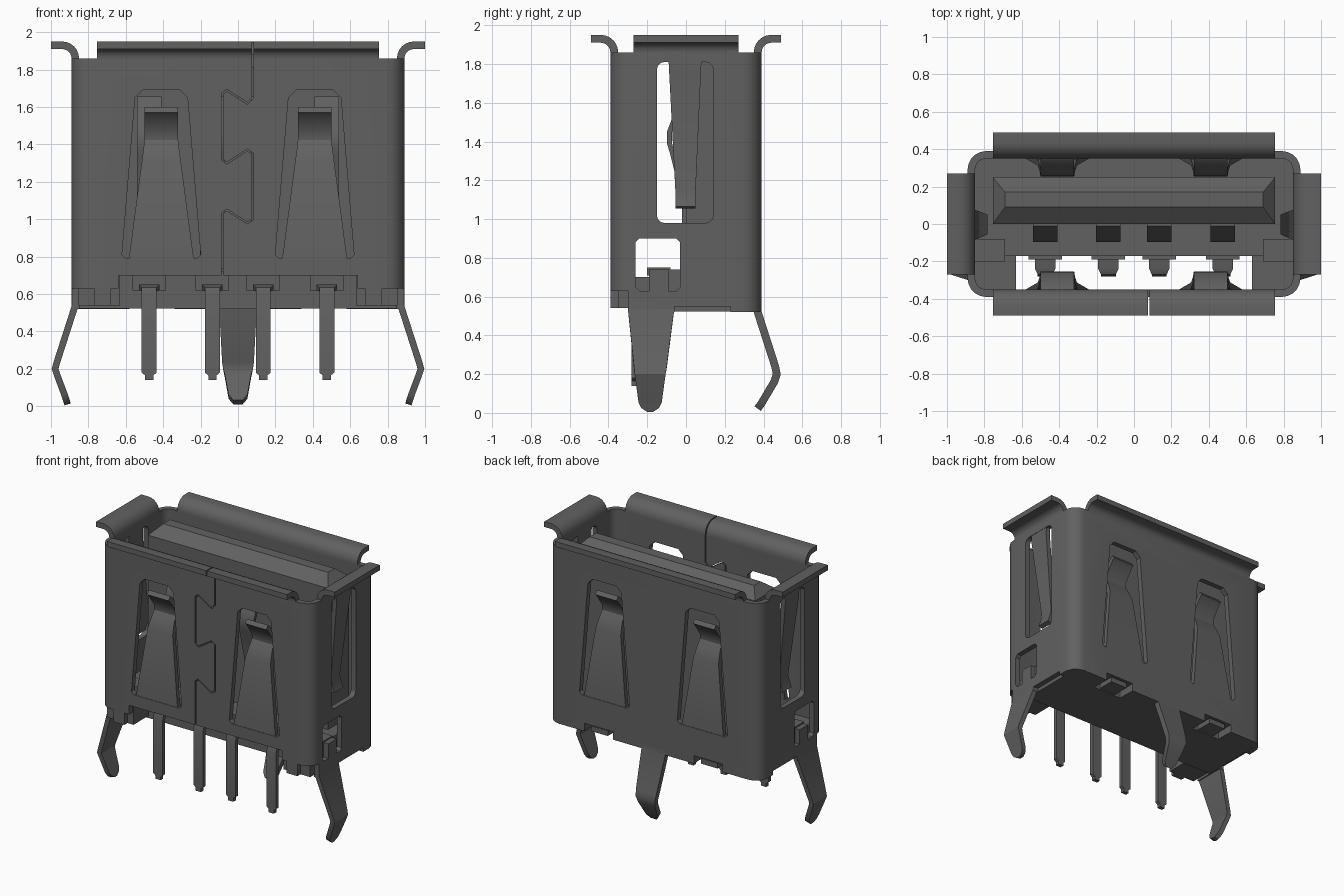
import bpy, bmesh, math
from mathutils import Vector

if "Cube" in bpy.data.objects:
    bpy.data.objects.remove(bpy.data.objects["Cube"], do_unlink=True)

metal = bpy.data.materials.new("dark grey")
metal.use_nodes = True
GREY = (0.12, 0.12, 0.12, 1)
metal.diffuse_color = GREY
metal.node_tree.nodes["Principled BSDF"].inputs["Base Color"].default_value = GREY

# Wall frames: s runs along the wall, n points outward
WALL = {
    "front": lambda s, n, z: (s, -n, z),
    "back": lambda s, n, z: (s, n, z),
    "left": lambda s, n, z: (n, s, z),
    "right": lambda s, n, z: (-n, s, z),
}


def finish(name, bm):
    bmesh.ops.recalc_face_normals(bm, faces=bm.faces)
    me = bpy.data.meshes.new(name)
    bm.to_mesh(me)
    bm.free()
    me.materials.append(metal)
    ob = bpy.data.objects.new(name, me)
    bpy.context.collection.objects.link(ob)
    return ob


def loft(name, rings):
    """Skin closed rings of points and cap both ends."""
    bm = bmesh.new()
    rv = [[bm.verts.new(p) for p in r] for r in rings]
    for a, b in zip(rv, rv[1:]):
        for i in range(len(a)):
            j = (i + 1) % len(a)
            bm.faces.new((a[i], a[j], b[j], b[i]))
    bm.faces.new(rv[0])
    bm.faces.new(rv[-1])
    return finish(name, bm)


def box(name, x0, x1, y0, y1, z0, z1):
    return loft(name, [[(x0, y0, z), (x1, y0, z), (x1, y1, z), (x0, y1, z)] for z in (z0, z1)])


def prism(name, wall, pts, n0, n1):
    return loft(name, [[WALL[wall](s, n, z) for s, z in pts] for n in (n0, n1)])


def strip(name, wall, path, spans, t=0.04):
    """Bent sheet: path of (n, z), spans of (s0, s1) per point, thickness t."""
    p = [Vector(q) for q in path]
    rings = []
    for i, q in enumerate(p):
        d0 = (q - p[i - 1]).normalized() if i else (p[1] - q).normalized()
        d1 = (p[i + 1] - q).normalized() if i < len(p) - 1 else d0
        m = (d0 + d1).normalized()
        o = Vector((m.y, -m.x)) * (t / 2 / max(0.5, m.dot(d1)))
        a, b = q + o, q - o
        s0, s1 = spans[i] if isinstance(spans, list) else spans
        rings.append([WALL[wall](s, v.x, v.y) for s, v in ((s0, a), (s1, a), (s1, b), (s0, b))])
    return loft(name, rings)


def rounded(x0, x1, y0, y1, r, k=5):
    pts = []
    for cx, cy, a in ((x1 - r, y1 - r, 0), (x0 + r, y1 - r, 90), (x0 + r, y0 + r, 180), (x1 - r, y0 + r, 270)):
        for i in range(k + 1):
            t = math.radians(a + 90 * i / k)
            pts.append((cx + r * math.cos(t), cy + r * math.sin(t)))
    return pts


def cut(target, cutter):
    cutter.hide_render = True
    mod = target.modifiers.new("cut", "BOOLEAN")
    mod.operation, mod.solver, mod.object = "DIFFERENCE", "EXACT", cutter
    with bpy.context.temp_override(object=target, active_object=target):
        bpy.ops.object.modifier_apply(modifier=mod.name)
    bpy.data.objects.remove(cutter, do_unlink=True)


# Shell: rounded tube
bm = bmesh.new()
loops = []
for z in (0.52, 1.86):
    for w, d, r in ((0.89, 0.39, 0.10), (0.85, 0.35, 0.06)):
        loops.append([bm.verts.new((x, y, z)) for x, y in rounded(-w, w, -d, d, r)])
for a, b in ((0, 1), (1, 3), (3, 2), (2, 0)):
    A, B = loops[a], loops[b]
    for i in range(len(A)):
        j = (i + 1) % len(A)
        bm.faces.new((A[i], A[j], B[j], B[i]))
shell = finish("shell", bm)

# Dovetail seam in the front wall
seam = [(0.08, 2.0), (0.08, 1.65), (0.05, 1.62), (-0.06, 1.69), (-0.085, 1.67), (-0.085, 1.32), (-0.06, 1.30),
        (0.05, 1.37), (0.08, 1.35), (0.08, 1.0), (0.05, 0.98), (-0.06, 1.05), (-0.085, 1.03), (-0.085, 0.6)]
cut(shell, strip("seam_cutter", "left", seam, (-0.5, -0.2), 0.008))

# Spring windows in front and back walls
for wall in ("front", "back"):
    for c in (-0.41, 0.41):
        win = [(-0.21, 0.81), (-0.19, 0.79), (0.19, 0.79), (0.21, 0.81), (0.14, 1.65), (0.10, 1.69),
               (-0.10, 1.69), (-0.14, 1.65)]
        cut(shell, prism("window_cutter", wall, [(c + s, z) for s, z in win], 0.2, 0.5))

# Side windows and lower latch openings
latch = [(-0.26, 0.65), (-0.24, 0.63), (-0.19, 0.63), (-0.19, 0.74), (-0.09, 0.74), (-0.09, 0.63), (-0.05, 0.63),
         (-0.03, 0.65), (-0.03, 0.88), (-0.05, 0.90), (-0.24, 0.90), (-0.26, 0.88)]
for wall in ("left", "right"):
    cut(shell, prism("side_cutter", wall, rounded(-0.15, 0.14, 0.98, 1.81, 0.04), 0.7, 1.0))
    cut(shell, prism("latch_cutter", wall, latch, 0.7, 1.0))
    cut(shell, prism("edge_cutter", wall, [(-0.06, 0.4), (0.23, 0.4), (0.23, 0.55), (-0.06, 0.55)], 0.7, 1.0))

# Stepped lower edge at the front
cut(shell, box("front_cutter", -0.64, 0.64, -0.5, -0.2, 0.4, 0.70))
cut(shell, box("corner_cutter", -1, 1, -0.5, -0.30, 0.4, 0.63))

# Plastic base with side blocks
base = box("base", -0.85, 0.85, -0.17, 0.352, 0.522, 0.74)
for sx in (-1, 1):
    a, b = sorted((sx * 0.63, sx * 0.852))
    box("base_corner_block", a, b, -0.352, -0.17, 0.54, 0.70)
    a, b = sorted((sx * 0.69, sx * 0.85))
    box("latch_tab", a, b, -0.20, -0.08, 0.71, 0.75)
    a, b = sorted((sx * 0.68, sx * 0.77))
    box("front_tab", a, b, -0.39, -0.35, 0.54, 0.64)
    # Rear notches with a small tab inside
    a, b = sorted((sx * 0.34, sx * 0.58))
    for part in (shell, base):
        cut(part, box("notch_cutter", a, b, 0.25, 0.5, 0.4, 0.58))
    a, b = sorted((sx * 0.39, sx * 0.53))
    box("rear_tab", a, b, 0.25, 0.38, 0.53, 0.57)

# Contact tongue with bevelled tip
loft("tongue", [[(-w, y0, z), (w, y0, z), (w, y1, z), (-w, y1, z)]
                for w, y0, y1, z in ((0.755, 0, 0.25, 0.74), (0.755, 0, 0.25, 1.81), (0.69, 0.09, 0.17, 1.88))])

# Flared rims
def rim(wall, n0, n1, span):
    arc = [(n0 + 0.07 - 0.07 * math.cos(t), 1.86 + 0.07 * math.sin(t))
           for t in (math.pi / 2 * i / 6 for i in range(7))]
    strip(wall + "_rim", wall, [(n0, 1.85)] + arc + [(n1, 1.93)], span)


rim("front", 0.37, 0.49, (-0.755, 0.076))
rim("front", 0.37, 0.49, (0.084, 0.755))
rim("back", 0.37, 0.49, (-0.755, 0.755))
rim("left", 0.87, 1.0, (-0.27, 0.27))
rim("right", 0.87, 1.0, (-0.27, 0.27))

# Front and back springs
for wall in ("front", "back"):
    for c in (-0.41, 0.41):
        path = [(0.37, 0.78), (0.365, 0.85), (0.33, 1.30), (0.30, 1.37), (0.272, 1.42), (0.275, 1.47),
                (0.345, 1.57), (0.365, 1.585)]
        half = [0.175, 0.165, 0.105, 0.095, 0.09, 0.09, 0.09, 0.09]
        strip(wall + "_spring", wall, path, [(c - h, c + h) for h in half], 0.035)

# Side springs and solder legs
for wall in ("left", "right"):
    strip(wall + "_spring", wall, [(0.87, 1.82), (0.87, 1.76), (0.80, 1.15), (0.83, 1.06)],
          [(-0.09, 0.08), (-0.087, 0.077), (-0.055, 0.05), (-0.055, 0.05)], 0.035)
    strip(wall + "_leg", wall, [(0.87, 0.63), (0.87, 0.54), (0.97, 0.23), (0.978, 0.20), (0.968, 0.17),
                                (0.927, 0.06), (0.917, 0.03), (0.911, 0.01)],
          [(-0.30, -0.06), (-0.30, -0.06), (-0.268, -0.10), (-0.265, -0.105), (-0.26, -0.11),
           (-0.245, -0.125), (-0.23, -0.14), (-0.20, -0.17)], 0.035)

# Rear leg
strip("back_leg", "back", [(0.37, 0.56), (0.37, 0.52), (0.46, 0.24), (0.468, 0.20), (0.455, 0.16),
                           (0.39, 0.05), (0.37, 0.022)],
      [(-h, h) for h in (0.10, 0.10, 0.085, 0.08, 0.07, 0.05, 0.025)], 0.04)

# Contacts and pins
for x in (-0.475, -0.137, 0.135, 0.475):
    strip("contact", "front", [(0.005, 0.73), (0.01, 1.10), (0.07, 1.34), (0.085, 1.39), (0.085, 1.45), (0.07, 1.49),
                               (0.0, 1.65)], (x - 0.065, x + 0.065), 0.025)
    strip("pin", "front", [(0.10, 0.635), (0.235, 0.635), (0.257, 0.625), (0.265, 0.60), (0.265, 0.18),
                           (0.265, 0.165), (0.265, 0.14)],
          [(x - h, x + h) for h in (0.055, 0.055, 0.04, 0.04, 0.04, 0.022, 0.022)], 0.03)
    box("pin_collar", x - 0.09, x + 0.09, -0.19, -0.16, 0.62, 0.72)

# Smooth the bends, keep the corners sharp
bpy.ops.object.select_all(action="DESELECT")
for ob in bpy.context.collection.objects:
    if ob.type == "MESH" and metal.name in ob.data.materials:
        ob.select_set(True)
        bpy.context.view_layer.objects.active = ob
bpy.ops.object.shade_smooth_by_angle(angle=math.radians(32))
